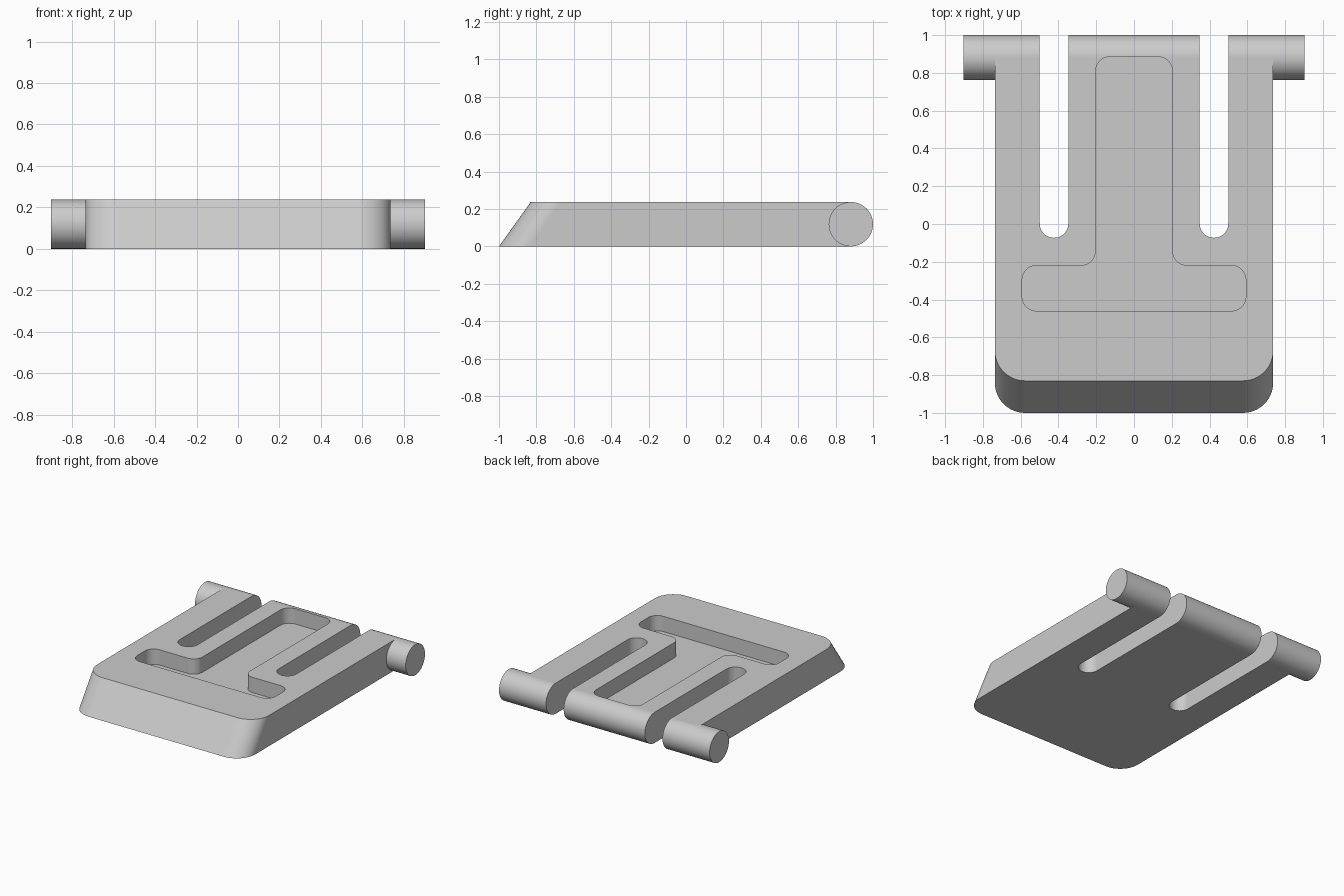
import bpy, bmesh, math
from mathutils import Vector

cube = bpy.data.objects.get("Cube")
if cube:
    bpy.data.objects.remove(cube, do_unlink=True)

H = 0.237            # plate thickness
R = H / 2            # hinge radius
HALF = 0.737         # half width of plate
SLOPE = 0.17 / H     # lean of the front face

grey = bpy.data.materials.new("light_grey")
grey.use_nodes = True
colour = (0.6, 0.6, 0.6, 1)
grey.diffuse_color = colour
grey.node_tree.nodes["Principled BSDF"].inputs["Base Color"].default_value = colour


def rounded(corners, steps=12):
    """Outline from right-angled corners (x, y, radius)."""
    pts = []
    for i, (x, y, r) in enumerate(corners):
        p = Vector((x, y))
        if r == 0:
            pts.append(p)
            continue
        u = (Vector(corners[i - 1][:2]) - p).normalized()
        v = (Vector(corners[(i + 1) % len(corners)][:2]) - p).normalized()
        c = p + r * (u + v)
        for k in range(steps + 1):
            t = math.pi / 2 * k / steps
            pts.append(c - r * (v * math.cos(t) + u * math.sin(t)))
    return pts


def prism(name, start, vector):
    """Closed solid swept from a list of 3D points along a vector."""
    bm = bmesh.new()
    face = bm.faces.new([bm.verts.new(p) for p in start])
    out = bmesh.ops.extrude_face_region(bm, geom=[face])["geom"]
    bmesh.ops.translate(bm, vec=vector,
                        verts=[g for g in out if isinstance(g, bmesh.types.BMVert)])
    bmesh.ops.recalc_face_normals(bm, faces=bm.faces[:])
    mesh = bpy.data.meshes.new(name)
    bm.to_mesh(mesh)
    bm.free()
    mesh.materials.append(grey)
    obj = bpy.data.objects.new(name, mesh)
    bpy.context.collection.objects.link(obj)
    return obj


def flat(outline, z, dy=0):
    return [(p.x, p.y + dy, z) for p in outline]


def activate(obj):
    bpy.ops.object.select_all(action='DESELECT')
    obj.select_set(True)
    bpy.context.view_layer.objects.active = obj


def cut(obj, cutter, operation):
    mod = obj.modifiers.new("cut", 'BOOLEAN')
    mod.object, mod.operation, mod.solver = cutter, operation, 'EXACT'
    activate(obj)
    bpy.ops.object.modifier_apply(modifier=mod.name)
    bpy.data.objects.remove(cutter, do_unlink=True)


def finish(obj):
    activate(obj)
    bpy.ops.object.shade_smooth_by_angle(angle=math.radians(30))
    mod = obj.modifiers.new("weighted_normals", 'WEIGHTED_NORMAL')
    mod.keep_sharp = True


# Plate: slab with a half-round back edge
arc = [math.pi * (k / 32 - 0.5) for k in range(33)]
side = [(1 - R + R * math.cos(a), R + R * math.sin(a)) for a in arc]
side += [(-1.5, H), (-1.5, 0)]
plate = prism("plate", [(-1, y, z) for y, z in side], (2, 0, 0))

# Leaning front face with rounded corners
outline = rounded([(-HALF, -1, 0.16), (HALF, -1, 0.16), (HALF, 2, 0), (-HALF, 2, 0)])
low, tall = -0.1, 0.5
trim = prism("trim_cutter", flat(outline, low, low * SLOPE), (0, tall * SLOPE, tall))
cut(plate, trim, 'INTERSECT')

# Two open slots with round ends
for s in (-1, 1):
    a, b = sorted((s * 0.348, s * 0.499))
    slot = rounded([(a, -0.073, 0.075), (b, -0.073, 0.075), (b, 1.5, 0), (a, 1.5, 0)])
    cut(plate, prism("slot_cutter", flat(slot, -0.2), (0, 0, 0.8)), 'DIFFERENCE')

# T-shaped recess in the top
r = 0.075
half_t = [(0.592, -0.46, r), (0.592, -0.22, r), (0.203, -0.22, r), (0.203, 0.885, r)]
tee = rounded(half_t + [(-x, y, q) for x, y, q in reversed(half_t)])
cut(plate, prism("recess_cutter", flat(tee, H / 2), (0, 0, 0.4)), 'DIFFERENCE')
finish(plate)

# Hinge pins on both sides
ring = [2 * math.pi * k / 64 for k in range(64)]
for s, name in ((1, "left_hinge_pin"), (-1, "right_hinge_pin")):
    circle = [(s * HALF, 1 - R + R * math.cos(a), R + R * math.sin(a)) for a in ring]
    finish(prism(name, circle, (s * (0.902 - HALF), 0, 0)))
